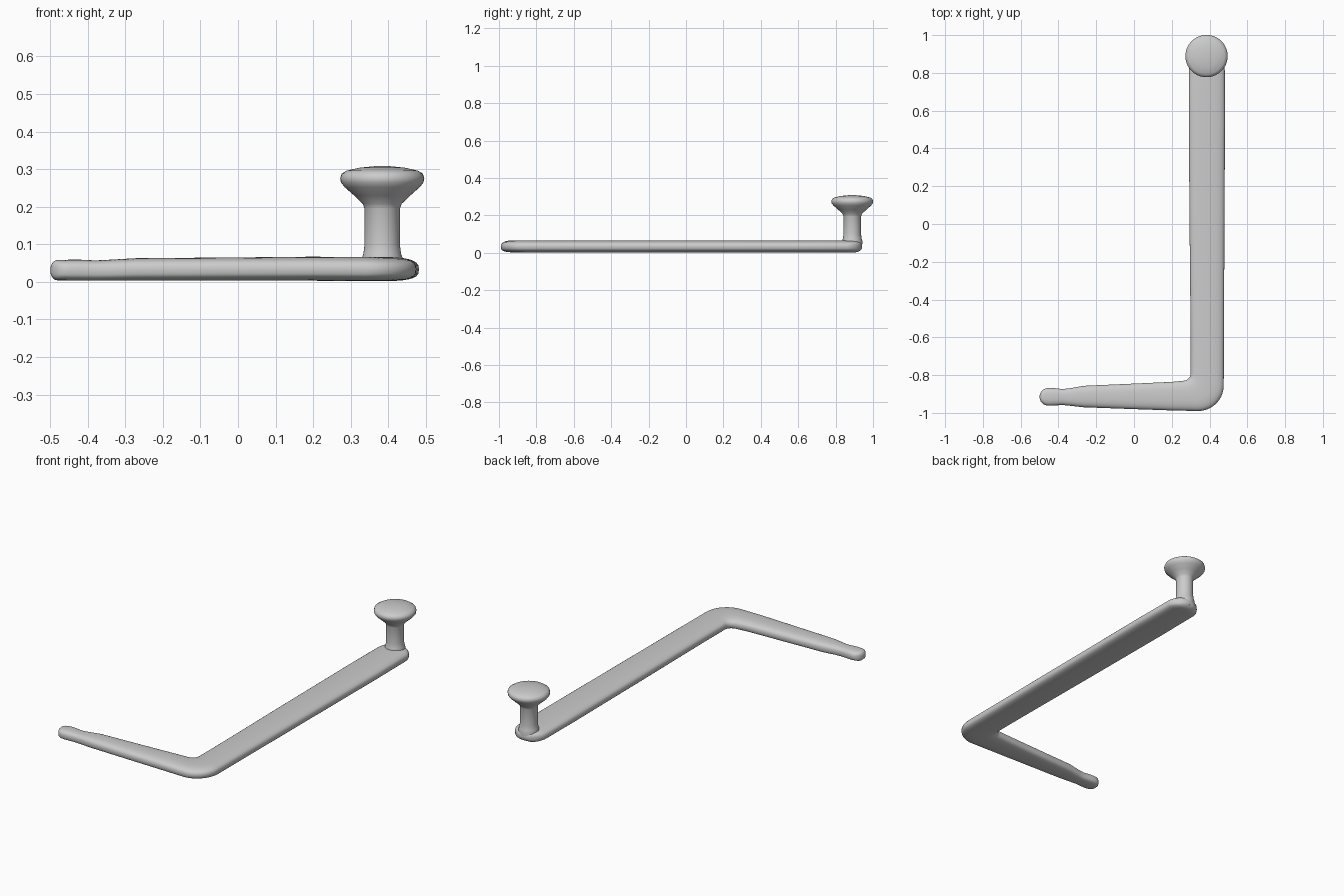
import bpy, bmesh
from math import sin, cos, pi, sqrt, copysign
from mathutils import Vector

cube = bpy.data.objects.get("Cube")
if cube:
    bpy.data.objects.remove(cube)

grey = bpy.data.materials.new("plain grey")
grey.use_nodes = True
colour = (0.6, 0.6, 0.6, 1)
grey.diffuse_color = colour
grey.node_tree.nodes["Principled BSDF"].inputs["Base Color"].default_value = colour


def loft(name, rings):
    """Skin a list of closed rings and cap both ends."""
    bm = bmesh.new()
    rows = [[bm.verts.new(p) for p in ring] for ring in rings]
    n = len(rows[0])
    for a, b in zip(rows, rows[1:]):
        for i in range(n):
            j = (i + 1) % n
            bm.faces.new((a[i], a[j], b[j], b[i]))
    bm.faces.new(rows[0])
    bm.faces.new(rows[-1])
    bmesh.ops.recalc_face_normals(bm, faces=bm.faces)
    mesh = bpy.data.meshes.new(name)
    bm.to_mesh(mesh)
    bm.free()
    mesh.materials.append(grey)
    obj = bpy.data.objects.new(name, mesh)
    bpy.context.collection.objects.link(obj)
    bpy.ops.object.select_all(action="DESELECT")
    obj.select_set(True)
    bpy.context.view_layer.objects.active = obj
    bpy.ops.object.shade_smooth_by_angle(angle=pi / 3)
    return obj


def section(outer, inner, half, squash=1.0, mid=0.034):
    """Rounded, slightly boxy cross-section between two edge points."""
    a, b = Vector(outer), Vector(inner)
    ring = []
    for k in range(28):
        t = 2 * pi * k / 28
        u = copysign(abs(cos(t)) ** 0.75, cos(t))
        # the underside is flatter than the top
        v = copysign(abs(sin(t)) ** (0.75 if sin(t) > 0 else 0.6), sin(t))
        p = (a + b) / 2 + (a - b) / 2 * u
        ring.append((p.x, p.y, mid + half * squash * v))
    return ring


def cap_steps():
    """Distance, width and height factors of a rounded end, from the tip inwards."""
    for s in (0.01, 0.05, 0.13, 0.25, 0.4, 0.6, 0.8):
        yield s, sqrt(1 - (1 - s) ** 2), min(1, sqrt(1 - max(0, 1 - s / 0.4) ** 2))


# Bent arm: small rounded tip, tapered short leg, corner, long flat leg, rounded end
ribs = []
tip_r = 0.047
for s, w, h in cap_steps():
    x = -0.5 + s * tip_r
    ribs.append(section((x, -0.915 - tip_r * w), (x, -0.915 + tip_r * w), 0.027, h, 0.031))
for x, low, high, half in [(-0.45, -0.962, -0.868, 0.028), (-0.42, -0.961, -0.869, 0.028),
                           (-0.38, -0.958, -0.874, 0.027), (-0.34, -0.962, -0.87, 0.028),
                           (-0.27, -0.97, -0.857, 0.03), (0, -0.98, -0.845, 0.031),
                           (0.2, -0.987, -0.836, 0.032)]:
    ribs.append(section((x, low), (x, high), half, 1, half + 0.003))
for k in range(11):
    t = pi / 2 * k / 10
    ribs.append(section((0.34 + 0.135 * sin(t), -0.855 - 0.135 * cos(t)),
                        (0.26 + 0.04 * sin(t), -0.79 - 0.04 * cos(t)), 0.032))
for y, left, right in [(-0.6, 0.3, 0.476), (0, 0.294, 0.479), (0.6, 0.29, 0.482)]:
    ribs.append(section((right, y), (left, y), 0.032))
end_r = 0.096
for s, w, h in reversed(list(cap_steps())):
    y = 0.942 - s * end_r
    ribs.append(section((0.386 + end_r * w, y), (0.386 - end_r * w, y), 0.032, h))
loft("bent_arm", ribs)

# Upright post with flared foot and mushroom knob, turned as one profile
profile = [(0.05, 0.02), (0.055, 0.062), (0.05, 0.075), (0.047, 0.1), (0.047, 0.195),
           (0.052, 0.208), (0.075, 0.23), (0.1, 0.252), (0.11, 0.265), (0.112, 0.276),
           (0.108, 0.288), (0.095, 0.296), (0.06, 0.304), (0.02, 0.308)]
rings = [[(0.384 + r * cos(2 * pi * k / 40), 0.889 + r * sin(2 * pi * k / 40), z)
          for k in range(40)] for r, z in profile]
loft("post_and_knob", rings)
